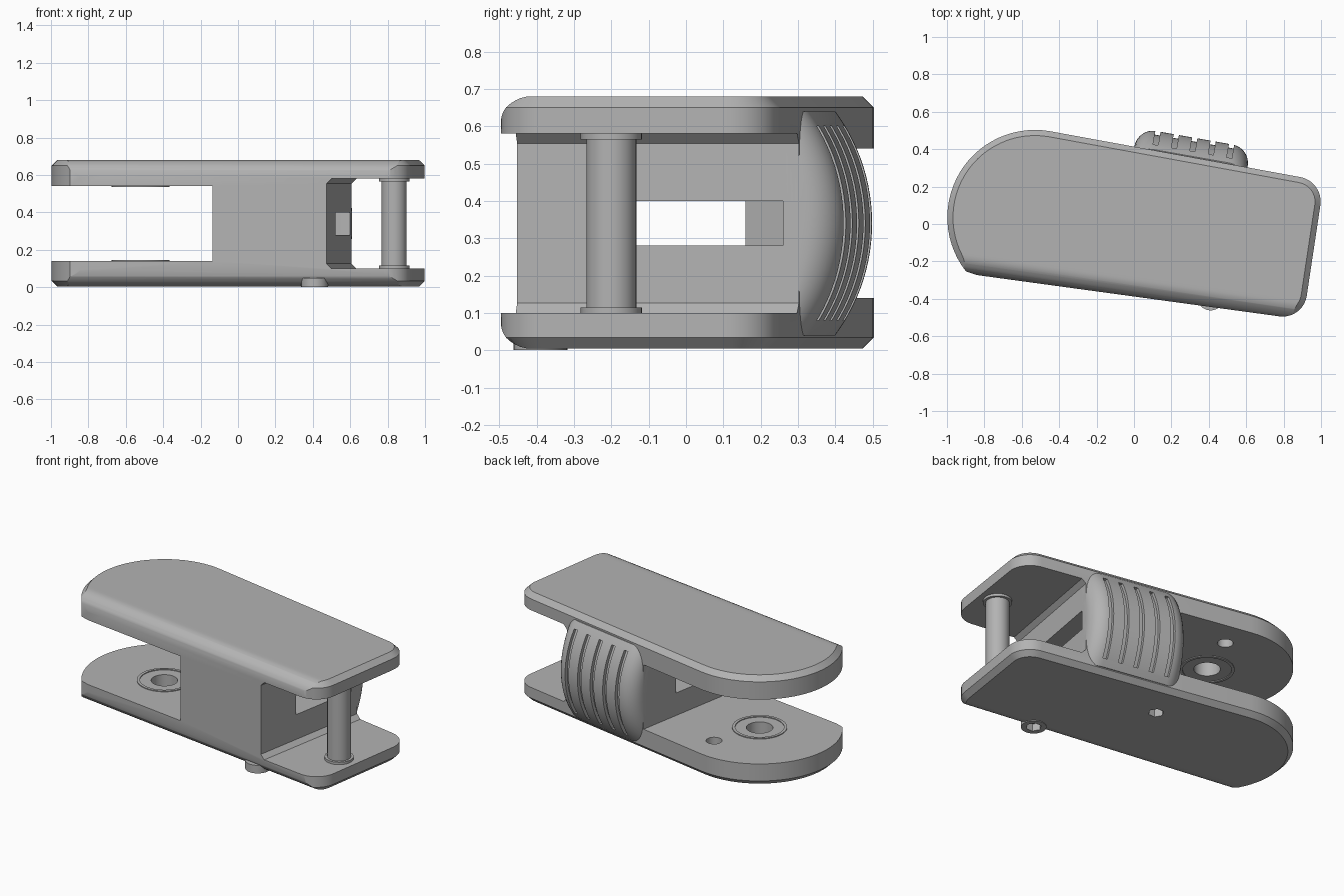
import bpy, bmesh
from math import radians, sin, cos, pi, sqrt
from mathutils import Matrix, Vector

if "Cube" in bpy.data.objects:
    bpy.data.objects.remove(bpy.data.objects["Cube"], do_unlink=True)

grey = bpy.data.materials.new("matte grey")
grey.use_nodes = True
grey.diffuse_color = (0.45, 0.45, 0.45, 1)
grey.node_tree.nodes["Principled BSDF"].inputs["Base Color"].default_value = (0.45, 0.45, 0.45, 1)

TILT = radians(-10)      # the handle lies at a slant
H = 0.68
MID = H / 2


def finish(bm, name, angle=0.0):
    bmesh.ops.recalc_face_normals(bm, faces=bm.faces)
    me = bpy.data.meshes.new(name)
    bm.to_mesh(me)
    bm.free()
    me.transform(Matrix.Rotation(angle, 4, "Z"))
    me.materials.append(grey)
    ob = bpy.data.objects.new(name, me)
    bpy.context.collection.objects.link(ob)
    return ob


def prism(name, pts, axis, lo, hi, angle=0.0, chamfer=0.0):
    """Extrude a 2D profile along x, y or z; optionally chamfer both rims."""
    place = {"x": lambda p, t: (t, p[0], p[1]),
             "y": lambda p, t: (p[0], t, p[1]),
             "z": lambda p, t: (p[0], p[1], t)}[axis]
    bm = bmesh.new()
    face = bm.faces.new([bm.verts.new(place(p, lo)) for p in pts])
    top = bmesh.ops.extrude_face_region(bm, geom=[face])["geom"]
    step = Vector(place((0, 0), hi - lo))
    bmesh.ops.translate(bm, verts=[v for v in top if isinstance(v, bmesh.types.BMVert)], vec=step)
    if chamfer:
        rims = [e for e in bm.edges if abs(e.verts[0].co.z - e.verts[1].co.z) < 1e-5]
        bmesh.ops.bevel(bm, geom=rims, offset=chamfer, segments=1, affect="EDGES")
    return finish(bm, name, angle)


def circle(x, y, r, n=32):
    return [(x + r * cos(2 * pi * i / n), y + r * sin(2 * pi * i / n)) for i in range(n)]


def arc(x, y, r, a0, a1, n):
    return [(x + r * cos(radians(a0 + (a1 - a0) * i / n)),
             y + r * sin(radians(a0 + (a1 - a0) * i / n))) for i in range(n + 1)]


def boolean(ob, cutter, op="DIFFERENCE"):
    """Apply one boolean and discard the cutter."""
    mod = ob.modifiers.new("cut", "BOOLEAN")
    mod.object, mod.operation, mod.solver = cutter, op, "EXACT"
    bpy.context.view_layer.update()
    dg = bpy.context.evaluated_depsgraph_get()
    me = bpy.data.meshes.new_from_object(ob.evaluated_get(dg))
    ob.modifiers.clear()
    ob.data = me
    bpy.data.objects.remove(cutter, do_unlink=True)


def smooth(ob, degrees=30):
    bpy.ops.object.select_all(action="DESELECT")
    ob.select_set(True)
    bpy.context.view_layer.objects.active = ob
    bpy.ops.object.shade_smooth_by_angle(angle=radians(degrees))


# Body: slanted outline with a round lobe, chamfered rims
outline = arc(-0.53, 0.035, 0.468, 80, 218, 28) + [(-0.84, -0.273)]
outline += arc(0.795, -0.365, 0.13, 262, 350, 10)
outline += arc(0.865, 0.12, 0.133, -10, 80, 10)
body = prism("body", outline, "z", 0.004, H, chamfer=0.03)

# Large rounding along the front edge
front_y, r = -0.388, 0.1
section = arc(front_y + r, r + 0.004, r, 180, 270, 10) + [(1, 0.004 - 0.0005), (1, H + 0.0005)]
section += arc(front_y + r, H - r, r, 90, 180, 10)
boolean(body, prism("front_rounding", section, "x", -2, 2, radians(-8)), "INTERSECT")

# Open ends on both sides of the core block
boolean(body, prism("lobe_gap", [(-2, 0.14), (-0.07, 0.14), (-0.07, 0.54), (-2, 0.54)],
                    "y", -1, 1, TILT))
c, k = 0.545, 0.026
boolean(body, prism("pin_gap", [(c, 0.1 + k), (c + k, 0.1), (2, 0.1), (2, 0.58),
                                (c + k, 0.58), (c, 0.58 - k)], "y", -1, 1, TILT))

# Slot running through the core block
slot = [(-0.25, -0.17), (0.7, -0.18), (0.7, 0.275), (0.45, 0.265), (0.38, 0.16), (-0.25, 0.16)]
boolean(body, prism("slot", slot, "z", 0.28, 0.4))

# Blind holes: lobe pivot and stop pin on the inner plate faces, screws below
HOLES = [(-0.52, 0.02, 0.075, 0.05, 0.63), (-0.41, 0.31, 0.045, 0.07, 0.61)]
for x, y, rad, lo, hi in HOLES:
    boolean(body, prism("hole", circle(x, y, rad), "z", lo, hi))
boolean(body, prism("screw_hole", circle(-0.02, 0.17, 0.045, 6), "z", -0.1, 0.07))

# Screw collar poking out of the lower front rounding
SX, SY = 0.41, -0.39
collar = prism("screw_collar", circle(SX, SY, 0.072), "z", 0.0, 0.05)
for part in (body, collar):
    boolean(part, prism("screw_socket", circle(SX, SY, 0.045, 6), "z", -0.1, 0.045))
smooth(body)
smooth(collar)

# Thin rims around the lobe pivot
for name, lo, hi in (("lower_pivot_rim", 0.135, 0.145), ("upper_pivot_rim", 0.535, 0.545)):
    rim = prism(name, circle(-0.52, 0.02, 0.155, 40), "z", lo, hi)
    boolean(rim, prism("rim_bore", circle(-0.52, 0.02, 0.138, 40), "z", 0, 1))
    smooth(rim)

# Cross pin with end flanges
PX, PY = 0.835, -0.2
smooth(prism("cross_pin", circle(PX, PY, 0.067), "z", 0.095, 0.585))
for name, lo, hi in (("lower_pin_flange", 0.095, 0.115), ("upper_pin_flange", 0.565, 0.585)):
    smooth(prism(name, circle(PX, PY, 0.082), "z", lo, hi))


# Thumb pad: bulging grip on the back
def bulge(z):
    return 0.01 + sqrt(0.25 - (z - MID) ** 2)


X0, X1, ROUND, BACK = -0.07, 0.545, 0.1, 0.36
NZ = 24
stations = []
for i in range(9):
    a = pi / 2 * i / 8
    stations.append((X0 + ROUND * (1 - cos(a)), ROUND * (1 - sin(a))))
stations += [(X0 + X1 - x, d) for x, d in reversed(stations)]
bm = bmesh.new()
grid = []
for x, drop in stations:
    col = []
    for j in range(NZ + 1):
        z = MID - 0.3 + 0.6 * j / NZ
        col.append(bm.verts.new((x, max(bulge(z) - drop, BACK + 0.005), z)))
    grid.append(col)
for a, b in zip(grid, grid[1:]):
    for j in range(NZ):
        bm.faces.new((a[j], b[j], b[j + 1], a[j + 1]))
border = [e for e in bm.edges if e.is_boundary]
ext = bmesh.ops.extrude_edge_only(bm, edges=border)["geom"]
for v in ext:
    if isinstance(v, bmesh.types.BMVert):
        v.co.y = BACK
bmesh.ops.holes_fill(bm, edges=[e for e in bm.edges if e.is_boundary], sides=0)
pad = finish(bm, "thumb_pad", TILT)

# Five grip grooves following the bulge
zs = [0.08 + 0.52 * j / 20 for j in range(21)]
groove = [(bulge(z) - 0.02, z) for z in zs] + [(0.7, zs[-1]), (0.7, zs[0])]
for i in range(5):
    x = 0.04 + 0.1 * i
    boolean(pad, prism("groove", groove, "x", x - 0.014, x + 0.014, TILT))
smooth(pad)
